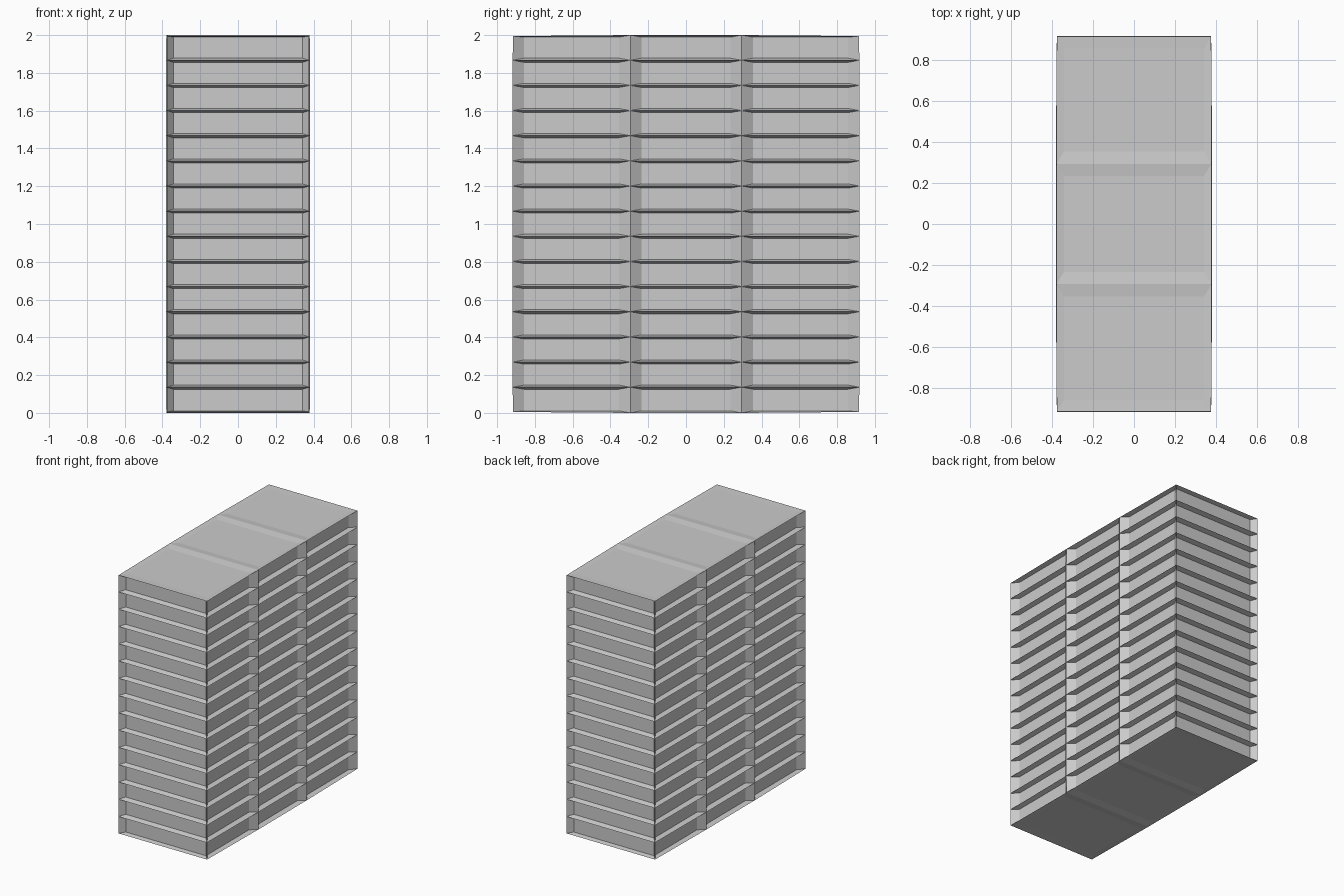
import bpy, bmesh
from mathutils import Vector

if "Cube" in bpy.data.objects:
    bpy.data.objects.remove(bpy.data.objects["Cube"])

HX, HY, H, FLOORS = 0.382, 0.918, 2.0, 15
SOFT = 0.005                         # how far the box corners sit in from the ridges
INSET = (0.04, 0.06, 0.011)          # frame width along x, y, z
xs = [-HX, HX]
ys = [-HY, -0.295, 0.295, HY]
zs = [0.003 + (H - 0.003) * i / FLOORS for i in range(FLOORS + 1)]
zs[0] = 0.0

bm = bmesh.new()


def soften(p):
    """Pull the vertical corners and the top and bottom rims in slightly."""
    x, y, z = p
    corner = abs(y) > HY - 0.001
    rim = z < 0.001 or z > H - 0.001
    k = 1 - SOFT / HX if corner else 1 - 0.5 * SOFT / HX
    k = k if (corner or rim) else 1
    x *= k
    if rim:
        y *= 1 - 0.5 * SOFT / HY
        if corner:
            z += SOFT if z < 1 else -SOFT
    return Vector((x, y, z))


def panel(axis, side, u_axis, u0, u1, v_axis, v0, v1, level, depth):
    """One recessed panel with a sloping frame, facing along axis * side."""
    outer, inner = [], []
    for u, v, su, sv in ((u0, v0, 1, 1), (u1, v0, -1, 1), (u1, v1, -1, -1), (u0, v1, 1, -1)):
        p = Vector((0, 0, 0))
        p[axis], p[u_axis], p[v_axis] = level, u, v
        q = p.copy()
        q[axis] -= side * depth
        q[u_axis] += su * INSET[u_axis]
        q[v_axis] += sv * INSET[v_axis]
        outer.append(bm.verts.new(soften(p)))
        inner.append(bm.verts.new(q))
    bm.faces.new(inner)
    for i in range(4):
        j = (i + 1) % 4
        bm.faces.new((outer[i], outer[j], inner[j], inner[i]))


# Floors: one bay on front and back, three bays on each long side
for z0, z1 in zip(zs, zs[1:]):
    for s in (-1, 1):
        panel(1, s, 0, xs[0], xs[1], 2, z0, z1, s * HY, 0.04)
        for y0, y1 in zip(ys, ys[1:]):
            panel(0, s, 1, y0, y1, 2, z0, z1, s * HX, 0.04)

# Roof and underside: shallow panels
for s, level in ((-1, 0.0), (1, H)):
    for y0, y1 in zip(ys, ys[1:]):
        panel(2, s, 0, xs[0], xs[1], 1, y0, y1, level, 0.007)

bmesh.ops.remove_doubles(bm, verts=bm.verts, dist=0.0005)
bmesh.ops.recalc_face_normals(bm, faces=bm.faces)
mesh = bpy.data.meshes.new("tower_block")
bm.to_mesh(mesh)
bm.free()
bpy.context.collection.objects.link(bpy.data.objects.new("tower_block", mesh))
